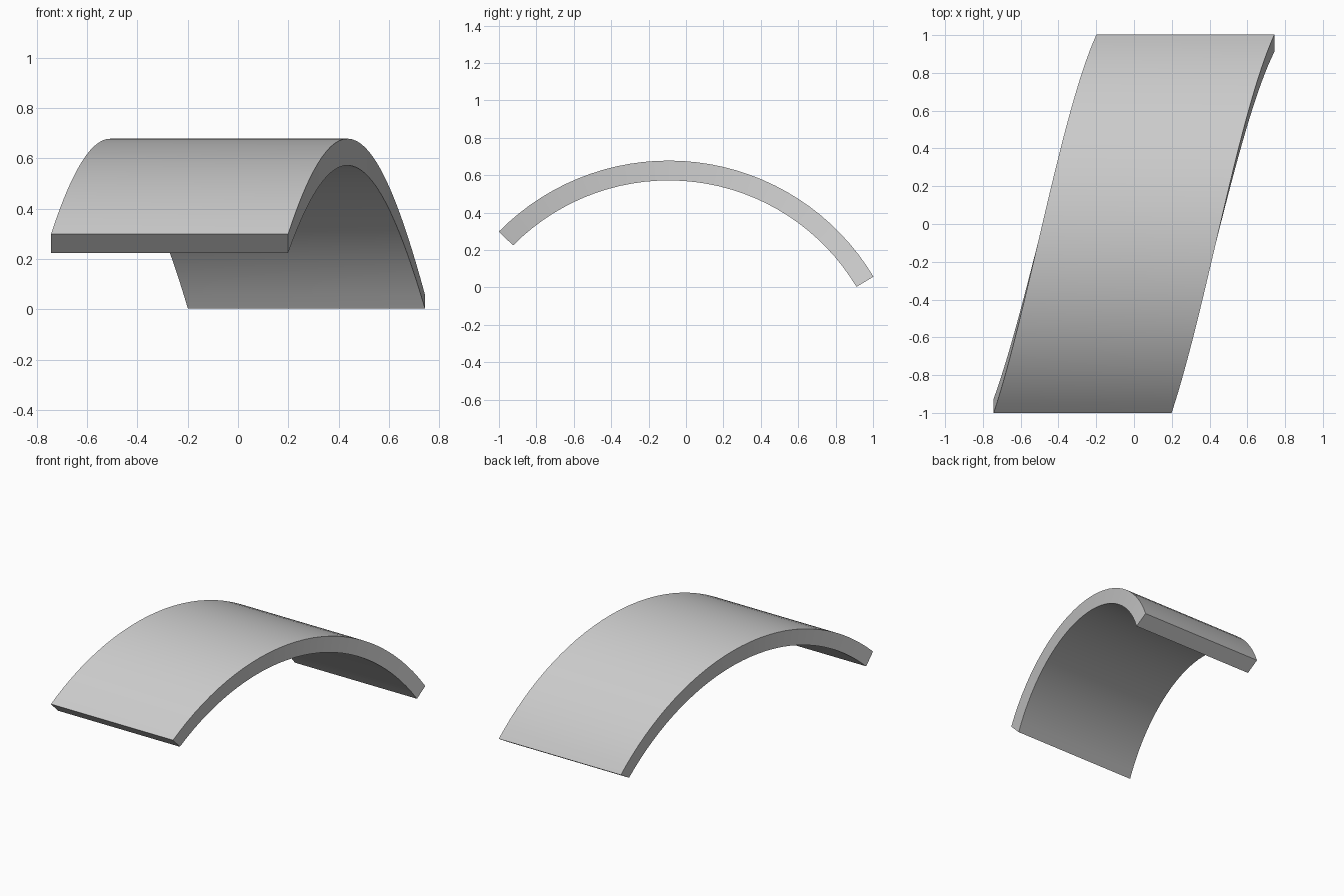
import bpy, bmesh
from math import sin, cos, radians

if "Cube" in bpy.data.objects:
    bpy.data.objects.remove(bpy.data.objects["Cube"])

# Arc in the YZ plane, sliding sideways in x as it sweeps
YC, ZC = -0.0925, -0.598
R_OUT, R_IN = 1.276, 1.17
A0, A1 = radians(-45.35), radians(59.1)
X0, WIDTH, SHIFT = -0.743, 0.942, 0.544
SEGMENTS = 32


def section(bm, t):
    """Rectangular cross-section at fraction t along the arc."""
    a = A0 + (A1 - A0) * t
    x = X0 + SHIFT * t
    corners = [(x, R_IN), (x + WIDTH, R_IN), (x + WIDTH, R_OUT), (x, R_OUT)]
    return [bm.verts.new((px, YC + r * sin(a), ZC + r * cos(a))) for px, r in corners]


# Skewed curved panel
bm = bmesh.new()
rings = [section(bm, i / SEGMENTS) for i in range(SEGMENTS + 1)]
for a, b in zip(rings, rings[1:]):
    for k in range(4):
        n = (k + 1) % 4
        bm.faces.new((a[k], a[n], b[n], b[k]))

# End caps
bm.faces.new(rings[0])
bm.faces.new(rings[-1])
bmesh.ops.recalc_face_normals(bm, faces=bm.faces)

mesh = bpy.data.meshes.new("curved_panel")
bm.to_mesh(mesh)
bm.free()
panel = bpy.data.objects.new("curved_panel", mesh)
bpy.context.collection.objects.link(panel)

# Smooth curve with crisp edges
bpy.context.view_layer.objects.active = panel
panel.select_set(True)
bpy.ops.object.shade_smooth_by_angle(angle=radians(30))
